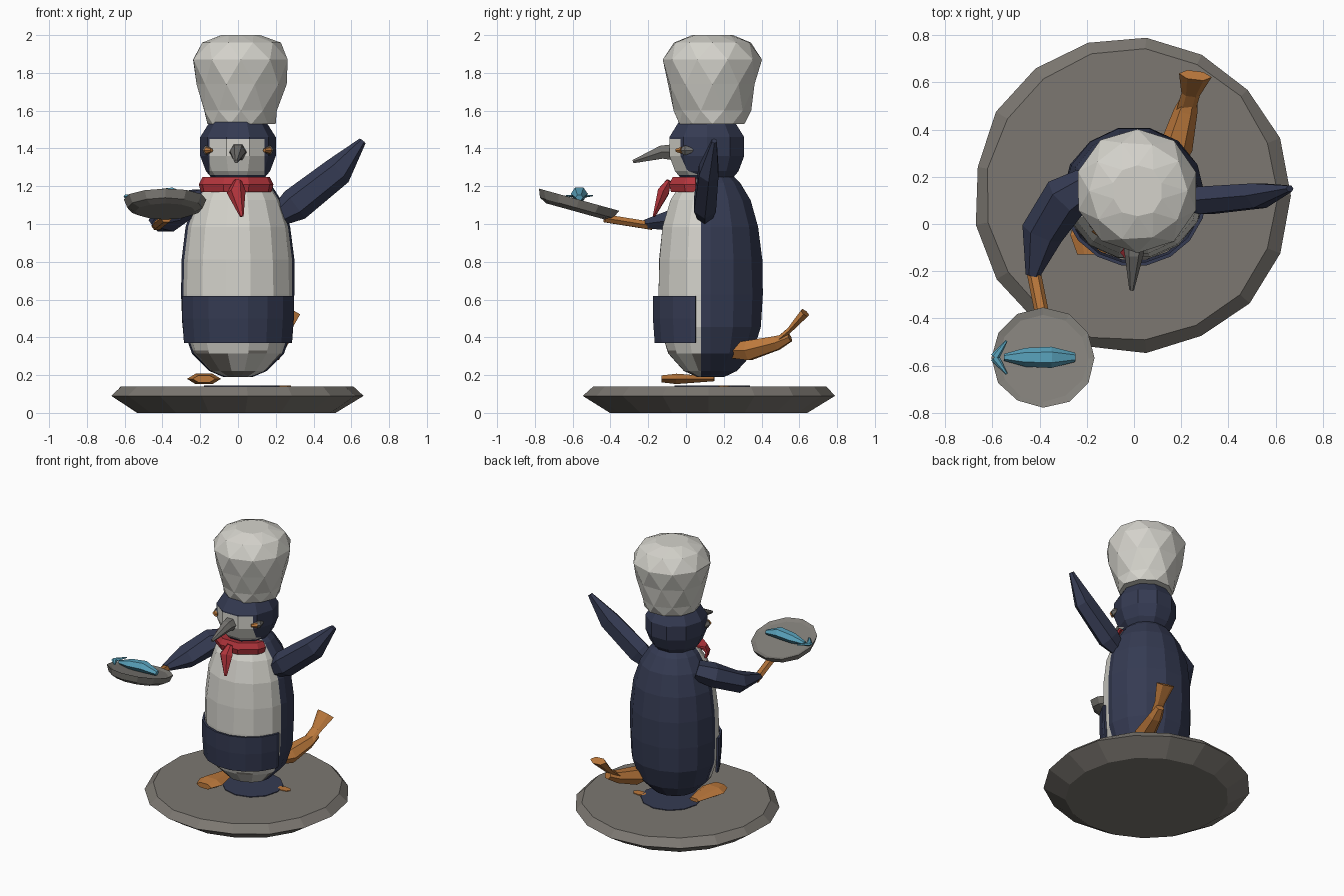
import bpy, bmesh, math, random
from mathutils import Vector

random.seed(4)
if "Cube" in bpy.data.objects:
    bpy.data.objects.remove(bpy.data.objects["Cube"])


def material(name, red, green, blue):
    mat = bpy.data.materials.new(name)
    mat.use_nodes = True
    mat.diffuse_color = (red, green, blue, 1)
    mat.node_tree.nodes["Principled BSDF"].inputs["Base Color"].default_value = mat.diffuse_color
    return mat


NAVY = material("navy", .035, .043, .085)
WHITE = material("warm white", .66, .65, .6)
STONE = material("stone grey", .2, .185, .165)
PAN = material("pan grey", .22, .21, .19)
BEAK = material("beak grey", .17, .165, .155)
RED = material("scarf red", .45, .035, .045)
ORANGE = material("orange", .5, .19, .045)
BLUE = material("fish blue", .1, .36, .5)


def finish(name, bm, materials, rule=None):
    bmesh.ops.recalc_face_normals(bm, faces=bm.faces)
    if rule:
        for face in bm.faces:
            face.material_index = rule(face.calc_center_median())
    mesh = bpy.data.meshes.new(name)
    bm.to_mesh(mesh)
    bm.free()
    for mat in materials:
        mesh.materials.append(mat)
    obj = bpy.data.objects.new(name, mesh)
    bpy.context.collection.objects.link(obj)
    return obj


def bridge(bm, rings, caps=True):
    for lower, upper in zip(rings, rings[1:]):
        for i in range(len(lower)):
            bm.faces.new((lower[i - 1], lower[i], upper[i], upper[i - 1]))
    if caps:
        bm.faces.new(rings[0])
        bm.faces.new(rings[-1])


def lathe(profile, sides, centre=(0, 0), depth=1, jitter=0, twist=0, caps=True):
    """Turn (height, radius) pairs into stacked, slightly uneven rings."""
    bm = bmesh.new()
    rings = []
    for level, (height, radius) in enumerate(profile):
        ring = []
        for i in range(sides):
            angle = math.tau * (i + twist * level) / sides
            r = radius * (1 + random.uniform(-jitter, jitter))
            ring.append(bm.verts.new((centre[0] + r * math.cos(angle),
                                      centre[1] + r * depth * math.sin(angle), height)))
        rings.append(ring)
    bridge(bm, rings, caps)
    return bm


def cut(bm, point, normal, clear=False):
    bmesh.ops.bisect_plane(bm, geom=bm.verts[:] + bm.edges[:] + bm.faces[:],
                           plane_co=point, plane_no=normal, clear_outer=clear)


def limb(name, mat, path, flat=1.0, facing=(0, 0, 1), sides=6):
    """Tapered tube through (x, y, z, half width); flat scales its thickness."""
    bm = bmesh.new()
    points = [Vector(p[:3]) for p in path]
    rings = []
    for k, point in enumerate(points):
        along = points[min(k + 1, len(points) - 1)] - points[max(k - 1, 0)]
        side = along.cross(Vector(facing)).normalized()
        up = side.cross(along).normalized() * flat
        ring = []
        for i in range(sides):
            angle = math.tau * i / sides
            offset = side * math.cos(angle) + up * math.sin(angle)
            ring.append(bm.verts.new(point + offset * path[k][3]))
        rings.append(ring)
    bridge(bm, rings)
    return finish(name, bm, [mat])


def front_band(name, mat, profile, centre, sides):
    """Thin open band wrapped around the front only."""
    bm = lathe(profile, sides, centre, caps=False)
    cut(bm, (0, .05, 0), (0, 1, 0), clear=True)
    obj = finish(name, bm, [mat])
    obj.modifiers.new("thickness", "SOLIDIFY").thickness = .015


# Stone base with painted patches under the body
finish("base", lathe([(0, .53), (.09, .67), (.14, .62)], 17, (-.01, .12), jitter=.012), [STONE])
finish("base_shade", lathe([(.138, .2), (.145, .2)], 12, (.02, .14)), [NAVY])
finish("base_spot", lathe([(.138, .05), (.145, .05)], 7, (.23, .2), depth=.6), [ORANGE])

# Body: rounded barrel with a white belly in front and a navy back
LOW, WAIST, HIGH = .18, .62, 1.3


def barrel(height):
    reach = (HIGH if height > WAIST else LOW) - WAIST
    return height, .3 * math.sqrt(1 - ((height - WAIST) / reach) ** 3)


def body_colour(c):
    if c.y > .08 or c.z < .2:
        return 0
    return 2 if c.z < .33 and math.sin(c.x * 19 + c.z * 37) > .25 else 1


levels = [LOW + .01 + (1.24 - LOW) * (1 - math.cos(math.pi * k / 9)) / 2 for k in range(10)]
body = lathe([barrel(z) for z in levels], 14, (0, .13), depth=.94, jitter=.008)
cut(body, (0, .08, 0), (0, 1, 0))
cut(body, (0, 0, .33), (0, 0, 1))
finish("body", body, [NAVY, WHITE, STONE], body_colour)
front_band("apron", NAVY, [(.37, .3), (.5, .31), (.62, .31)], (0, .13), 18)

# Head with a white face mask
head = lathe([(1.22, .12), (1.28, .17), (1.36, .2), (1.46, .2), (1.54, .15)], 10, (0, .11), depth=1.04)
for x in (-.15, .14):
    cut(head, (x, 0, 0), (1, 0, 0))
for z in (1.26, 1.45):
    cut(head, (0, 0, z), (0, 0, 1))
finish("head", head, [NAVY, WHITE],
       lambda c: int(-.15 < c.x < .14 and 1.26 < c.z < 1.45 and c.y < .05))
limb("beak", BEAK, [(0, -.06, 1.38, .05), (0, -.13, 1.38, .04), (-.01, -.28, 1.33, .01)])

# Eye patches on both sides
for label, s in (("left", 1), ("right", -1)):
    limb(label + "_eye", BEAK, [(s * .15, -.04, 1.39, .01), (s * .16, 0, 1.39, .03), (s * .17, .04, 1.39, .01)])
    limb(label + "_eye_mark", ORANGE, [(s * .14, -.05, 1.39, .01), (s * .165, -.02, 1.39, .02)])

# Puffy hat
hat = lathe([(1.53, .18), (1.6, .2), (1.74, .24), (1.87, .26), (1.96, .21), (2, .11)],
            10, (.015, .14), jitter=.03, twist=.5)
bmesh.ops.triangulate(hat, faces=hat.faces[:])
finish("hat", hat, [WHITE])

# Neckerchief and its hanging knot
front_band("scarf", RED, [(1.17, .21), (1.21, .22), (1.25, .2), (1.24, .13)], (-.01, .12), 10)
limb("scarf_knot", RED, [(0, -.09, 1.23, .02), (-.01, -.12, 1.17, .05), (.02, -.17, 1.04, .01)],
     flat=.7, facing=(0, 1, 0))

# Raised left wing and bent right wing
limb("left_wing", NAVY, [(.2, .1, 1.03, .05), (.3, .1, 1.1, .09), (.53, .12, 1.28, .08), (.66, .15, 1.44, .02)],
     flat=.75, facing=(0, 1, 0))
limb("right_wing", NAVY, [(-.2, .16, 1.13, .08), (-.29, .11, 1.1, .1), (-.39, -.04, 1.02, .09),
                          (-.43, -.22, 1, .03)], flat=.8)

# Pan, tilted on its handle, with a fish on it
limb("pan_handle", ORANGE, [(-.43, -.18, .99, .03), (-.38, -.43, 1.03, .03)], flat=.8)
pan = finish("pan", lathe([(-.035, .16), (-.015, .2), (.03, .22), (.02, .19)], 12, jitter=.015), [PAN])
pan.location = (-.385, -.575, 1.1)
pan.rotation_euler.x = -.27
FISH_Y = -.565
limb("fish_body", BLUE, [(-.55, FISH_Y, 1.14, .015), (-.46, FISH_Y, 1.15, .04),
                         (-.35, FISH_Y, 1.16, .045), (-.25, FISH_Y, 1.14, .02)], flat=.85)
for label, s in (("left", -1), ("right", 1)):
    limb(label + "_fish_tail", BLUE, [(-.59, FISH_Y, 1.145, .02), (-.54, FISH_Y + s * .07, 1.15, .005)], flat=.6)

# Planted right foot and kicked-back left leg
limb("right_foot", ORANGE, [(-.17, .15, .18, .04), (-.18, -.05, .18, .09), (-.18, -.13, .18, .06)], flat=.35)
limb("left_leg", ORANGE, [(.14, .22, .33, .05), (.18, .33, .33, .07), (.22, .48, .37, .05), (.24, .55, .4, .03)],
     flat=.85)
limb("left_foot", ORANGE, [(.22, .48, .38, .04), (.24, .55, .44, .04), (.26, .63, .53, .07)],
     flat=.4, facing=(0, 1, -1))
